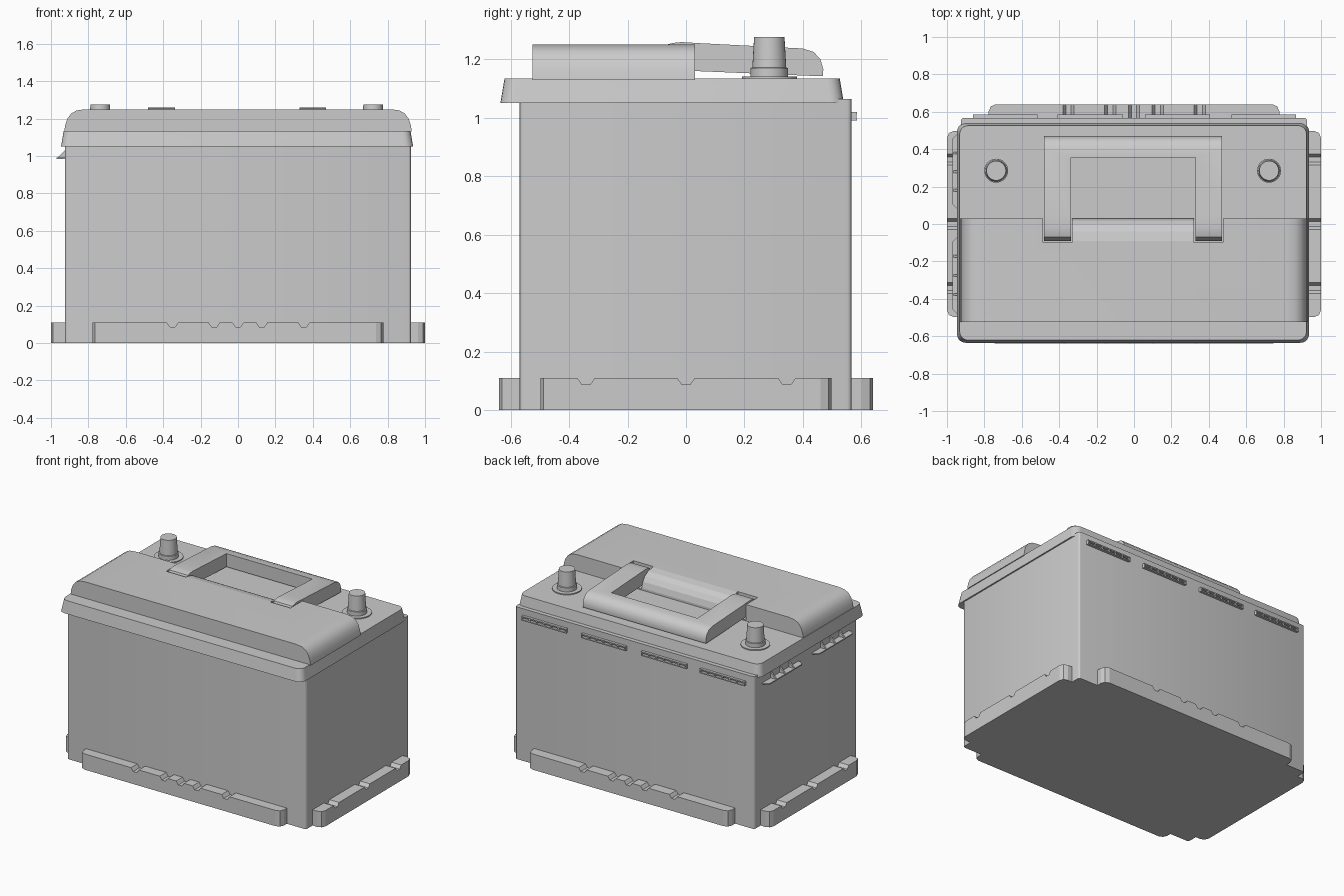
import bpy, bmesh, math
from mathutils import Vector

if "Cube" in bpy.data.objects:
    bpy.data.objects.remove(bpy.data.objects["Cube"])


def finish(name, bm, smooth=True):
    bmesh.ops.recalc_face_normals(bm, faces=bm.faces)
    me = bpy.data.meshes.new(name)
    bm.to_mesh(me)
    bm.free()
    ob = bpy.data.objects.new(name, me)
    bpy.context.collection.objects.link(ob)
    if smooth:
        bpy.ops.object.select_all(action='DESELECT')
        ob.select_set(True)
        bpy.context.view_layer.objects.active = ob
        bpy.ops.object.shade_smooth_by_angle(angle=math.radians(30))
    return ob


def add_prism(bm, pts, axis, a, b):
    """Extrude a 2D outline along an axis from a to b."""
    def place(p, d):
        return {'x': (d, *p), 'y': (p[0], d, p[1]), 'z': (*p, d)}[axis]
    lo = [bm.verts.new(place(p, a)) for p in pts]
    hi = [bm.verts.new(place(p, b)) for p in pts]
    bm.faces.new(lo)
    bm.faces.new(hi)
    for i in range(len(pts)):
        j = (i + 1) % len(pts)
        bm.faces.new((lo[i], lo[j], hi[j], hi[i]))


def add_box(bm, x0, x1, y0, y1, z0, z1):
    add_prism(bm, [(x0, y0), (x1, y0), (x1, y1), (x0, y1)], 'z', z0, z1)


def bevel_upright(bm, test, offset, segments):
    edges = [e for e in bm.edges
             if abs(e.verts[0].co.z - e.verts[1].co.z) > 0.05
             and all(test(v.co) for v in e.verts)]
    bmesh.ops.bevel(bm, geom=edges, offset=offset, segments=segments,
                    profile=0.5, affect='EDGES')


def cut(ob, cutter):
    m = ob.modifiers.new("cut", 'BOOLEAN')
    m.operation = 'DIFFERENCE'
    m.solver = 'EXACT'
    m.object = cutter
    cutter.hide_render = True
    cutter.hide_set(True)


# Case
bm = bmesh.new()
add_box(bm, -0.926, 0.926, -0.57, 0.567, 0, 1.065)
bevel_upright(bm, lambda c: True, 0.016, 3)
finish("case", bm)


# Hold-down flanges with notched tops
def flange(name, axis, half, notches, inner, outer):
    pts = [(-half, 0), (-half, 0.11)]
    for n in notches:
        pts += [(n - 0.03, 0.11), (n - 0.014, 0.087), (n + 0.014, 0.087), (n + 0.03, 0.11)]
    pts += [(half, 0.11), (half, 0)]
    bm = bmesh.new()
    add_prism(bm, pts, axis, inner, outer)
    d, e = (1, 0) if axis == 'y' else (0, 1)
    bevel_upright(bm, lambda c: abs(c[d] - outer) < 1e-4 and abs(abs(c[e]) - half) < 1e-4, 0.038, 2)
    finish(name, bm, False)


for s, n in ((-1, "front"), (1, "back")):
    flange(n + "_flange", 'y', 0.777, (-0.35, -0.127, 0, 0.127, 0.352), s * 0.55, s * 0.64)
for s, n in ((-1, "left"), (1, "right")):
    flange(n + "_flange", 'x', 0.498, (-0.342, 0, 0.345), s * 0.91, s * 1.0)

# Lid skirt, tapering upwards
bm = bmesh.new()
add_box(bm, -0.946, 0.936, -0.635, 0.54, 1.05, 1.135)
for v in bm.verts:
    if v.co.z > 1.1:
        v.co.x -= math.copysign(0.014, v.co.x)
        v.co.y -= math.copysign(0.014, v.co.y)
bevel_upright(bm, lambda c: True, 0.045, 5)
finish("lid", bm)

# Raised front part of the lid
half = [(0.929, 1.13), (0.924, 1.165), (0.912, 1.2), (0.892, 1.227), (0.862, 1.244), (0.815, 1.25)]
bm = bmesh.new()
add_prism(bm, half + [(-x, z) for x, z in reversed(half)], 'y', -0.525, 0.03)
raised = finish("raised_lid", bm)

# Slots for the handle arms and rounded finger recess between them
bm = bmesh.new()
for x0, x1 in ((-0.487, -0.332), (0.322, 0.476)):
    add_box(bm, x0, x1, -0.1, 0.1, 1.142, 1.4)
cut(raised, finish("slot_cutter", bm, False))
bm = bmesh.new()
add_prism(bm, [(-0.09, 1.4), (-0.09, 1.25), (-0.04, 1.24), (-0.005, 1.221), (0.018, 1.19),
               (0.03, 1.15), (0.1, 1.15), (0.1, 1.4)], 'x', -0.34, 0.33)
cut(raised, finish("recess_cutter", bm, False))

# Carry handle
bm = bmesh.new()
add_prism(bm, [(-0.09, 1.2), (-0.07, 1.249), (-0.045, 1.256), (-0.015, 1.259), (0.05, 1.255),
               (0.4, 1.237), (0.437, 1.225), (0.46, 1.2), (0.47, 1.165), (0.468, 1.143),
               (0.44, 1.143), (0.03, 1.16), (-0.06, 1.16)], 'x', -0.482, 0.47)
handle = finish("handle", bm)
bm = bmesh.new()
add_box(bm, -0.338, 0.328, -0.3, 0.355, 1.0, 1.5)
cut(handle, finish("handle_cutter", bm, False))

# Terminal posts, turned from a profile
for x, n in ((-0.737, "left"), (0.722, "right")):
    bm = bmesh.new()
    prof = [(0, 1.13), (0.094, 1.13), (0.094, 1.142), (0.064, 1.142), (0.064, 1.17),
            (0.058, 1.172), (0.052, 1.276), (0, 1.276)]
    vs = [bm.verts.new((x + r, 0.285, z)) for r, z in prof]
    es = [bm.edges.new(p) for p in zip(vs, vs[1:])]
    bmesh.ops.spin(bm, geom=vs + es, cent=(x, 0.285, 0), axis=(0, 0, 1),
                   angle=2 * math.pi, steps=32)
    bmesh.ops.remove_doubles(bm, verts=bm.verts, dist=1e-4)
    finish(n + "_terminal", bm)

# Grip strips on the back: thin rails joined by dividers
for i, (x0, x1) in enumerate(((-0.86, -0.515), (-0.41, -0.06), (0.06, 0.405), (0.52, 0.865))):
    bm = bmesh.new()
    for z in (0.99, 1.012):
        add_box(bm, x0, x1, 0.56, 0.585, z, z + 0.008)
    for k in range(7):
        x = x0 + (x1 - x0 - 0.008) * k / 6
        add_box(bm, x, x + 0.008, 0.56, 0.584, 0.992, 1.018)
    finish("back_grip_%d" % (i + 1), bm, False)

# Grip ledges on the left side: shelf with triangular gussets
for i, (y0, y1) in enumerate(((-0.48, -0.07), (0.08, 0.48))):
    bm = bmesh.new()
    add_prism(bm, [(-0.91, y0), (-0.91, y1), (-0.945, y1), (-0.97, y1 - 0.025),
                   (-0.97, y0 + 0.025), (-0.945, y0)], 'z', 0.983, 0.991)
    for k in range(1, 4):
        y = y0 + (y1 - y0) * k / 4
        add_prism(bm, [(-0.968, 0.988), (-0.915, 0.988), (-0.915, 1.04)], 'y', y - 0.006, y + 0.006)
    finish("left_grip_%d" % (i + 1), bm, False)
